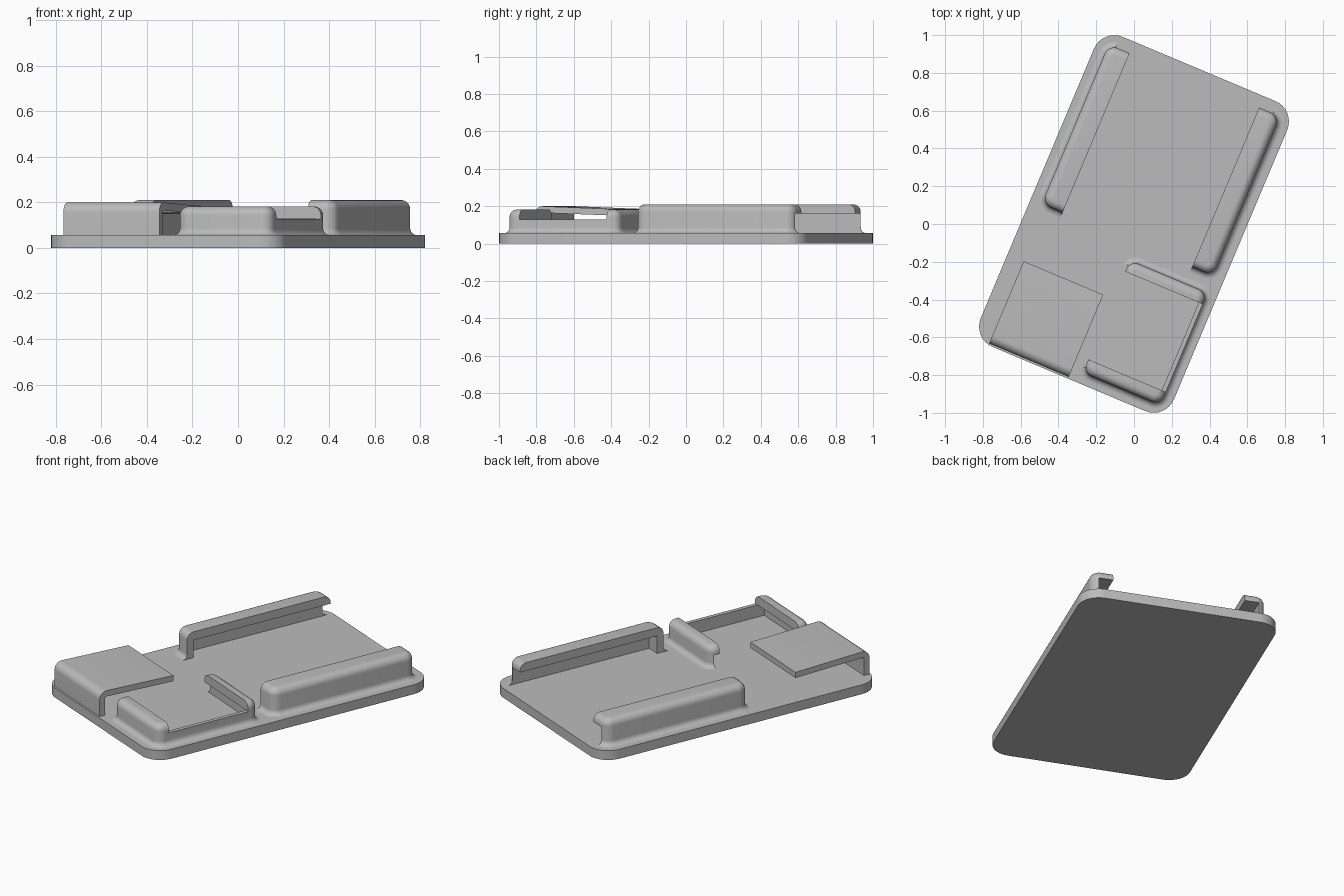
import bpy, bmesh
from math import radians, sin, cos, pi

cube = bpy.data.objects.get("Cube")
if cube:
    bpy.data.objects.remove(cube, do_unlink=True)

TURN = radians(-22.8)   # the whole tray is turned on the ground
FLOOR = 0.056           # top of the base plate

grey = bpy.data.materials.new("plain grey")
grey.use_nodes = True
grey.diffuse_color = (0.5, 0.5, 0.5, 1)
grey.node_tree.nodes["Principled BSDF"].inputs["Base Color"].default_value = (0.5, 0.5, 0.5, 1)


def make_object(name, bm):
    bmesh.ops.recalc_face_normals(bm, faces=bm.faces)
    mesh = bpy.data.meshes.new(name)
    bm.to_mesh(mesh)
    bm.free()
    mesh.materials.append(grey)
    obj = bpy.data.objects.new(name, mesh)
    bpy.context.collection.objects.link(obj)
    return obj


def activate(obj):
    bpy.ops.object.select_all(action='DESELECT')
    obj.select_set(True)
    bpy.context.view_layer.objects.active = obj


def finish(obj):
    obj.rotation_euler.z = TURN
    activate(obj)
    bpy.ops.object.shade_smooth_by_angle(angle=radians(35))


def rounded_rect(x0, x1, y0, y1, r, steps=8):
    corners = [(x1 - r, y1 - r), (x0 + r, y1 - r), (x0 + r, y0 + r), (x1 - r, y0 + r)]
    return [(cx + r * cos((k + i / steps) * pi / 2), cy + r * sin((k + i / steps) * pi / 2))
            for k, (cx, cy) in enumerate(corners) for i in range(steps + 1)]


def loft(name, x0, x1, y0, y1, r, levels):
    """Stack rounded rectangles; each level is (outward offset, height)."""
    bm = bmesh.new()
    rings = []
    for off, z in levels:
        pts = rounded_rect(x0 - off, x1 + off, y0 - off, y1 + off, r + off)
        rings.append([bm.verts.new((x, y, z)) for x, y in pts])
    for a, b in zip(rings, rings[1:]):
        for i in range(len(a)):
            j = (i + 1) % len(a)
            bm.faces.new((a[i], a[j], b[j], b[i]))
    bm.faces.new(rings[0][::-1])
    bm.faces.new(rings[-1])
    return make_object(name, bm)


def block(name, x0, x1, y0, y1, top, r=0.055, flare=0.03, bevel=0.04, steps=6):
    """Rounded block with a flared foot and a rounded top edge."""
    turns = [i / steps * pi / 2 for i in range(steps + 1)]
    levels = [(flare, FLOOR - 0.02)]
    levels += [(flare * (1 - sin(t)), FLOOR + flare * (1 - cos(t))) for t in turns]
    levels += [(bevel * (cos(t) - 1), top + bevel * (sin(t) - 1)) for t in turns]
    return loft(name, x0, x1, y0, y1, r, levels)


def cut(obj, x0, x1, y0, y1, z0, z1):
    bm = bmesh.new()
    bmesh.ops.create_cube(bm, size=1)
    for v in bm.verts:
        v.co = (x1 if v.co.x > 0 else x0, y1 if v.co.y > 0 else y0, z1 if v.co.z > 0 else z0)
    cutter = make_object("cutter", bm)
    cutter.hide_render = True
    mod = obj.modifiers.new("cut", 'BOOLEAN')
    mod.operation, mod.solver, mod.object = 'DIFFERENCE', 'EXACT', cutter
    activate(obj)
    bpy.ops.object.modifier_apply(modifier=mod.name)
    bpy.data.objects.remove(cutter, do_unlink=True)


# Base plate
finish(loft("base_plate", -0.555, 0.555, -0.89, 0.89, 0.117, [(0, 0), (0, FLOOR)]))

# Two long side clips: overhanging lip, stop at the lower end, open upper end
for name, s in (("left_clip", 1), ("right_clip", -1)):
    clip = block(name, *sorted((s * 0.25, s * 0.492)), -0.09, 0.825, 0.21)
    cut(clip, *sorted((s * 0.1, s * 0.372)), -0.3, 1.1, -0.1, 0.4)
    cut(clip, *sorted((s * 0.2, s * 0.452)), -0.05, 1.1, -0.1, 0.16)
    finish(clip)

# Corner holder: two lipped arms joined by a low side wall
holder = block("corner_holder", 0.055, 0.5, -0.83, -0.185, 0.182, r=0.05)
cut(holder, -0.2, 0.7, -0.755, -0.25, 0.128, 0.4)
cut(holder, -0.2, 0.477, -0.8, -0.215, -0.1, 0.13)
finish(holder)

# Bent spring tab: a wall that curves over into a gently drooping plate
R, T, STEPS = 0.045, 0.035, 8
outer = [(-0.88, FLOOR - 0.02)]
inner = [(-0.88 + T, FLOOR - 0.02)]
for i in range(STEPS + 1):
    t = i / STEPS * pi / 2
    cy, cz = -0.88 + R, 0.2 - R
    outer.append((cy - R * cos(t), cz + R * sin(t)))
    inner.append((cy - (R - T) * cos(t), cz + (R - T) * sin(t)))
outer.append((-0.408, 0.184))
inner.append((-0.408, 0.150))
bm = bmesh.new()
face = bm.faces.new([bm.verts.new((-0.462, y, z)) for y, z in outer + inner[::-1]])
grown = bmesh.ops.extrude_face_region(bm, geom=[face])
for v in grown["geom"]:
    if isinstance(v, bmesh.types.BMVert):
        v.co.x = -0.005
finish(make_object("spring_tab", bm))
